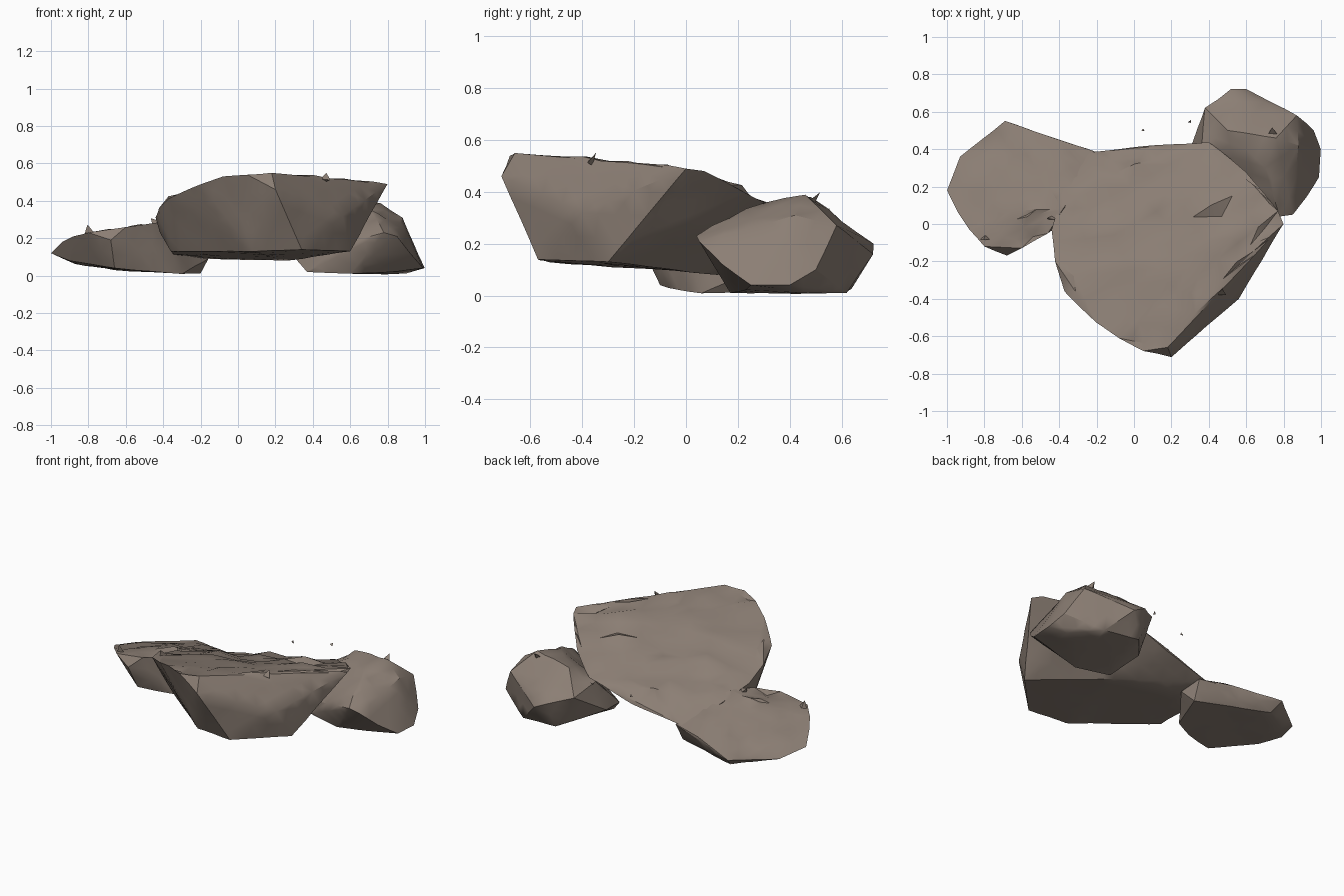
import bpy
import bmesh
import random
from mathutils import Vector, noise

random.seed(4)
if "Cube" in bpy.data.objects:
    bpy.data.objects.remove(bpy.data.objects["Cube"], do_unlink=True)

stone = bpy.data.materials.new("warm_grey_stone")
stone.use_nodes = True
stone.diffuse_color = (0.26, 0.21, 0.175, 1)
stone.node_tree.nodes["Principled BSDF"].inputs["Base Color"].default_value = stone.diffuse_color


def finish(bm, name, smooth_angle):
    """Turn a bmesh into a stone-coloured object."""
    mesh = bpy.data.meshes.new(name)
    bmesh.ops.recalc_face_normals(bm, faces=bm.faces)
    bm.to_mesh(mesh)
    bm.free()
    mesh.materials.append(stone)
    obj = bpy.data.objects.new(name, mesh)
    bpy.context.collection.objects.link(obj)
    bpy.ops.object.select_all(action="DESELECT")
    obj.select_set(True)
    bpy.context.view_layer.objects.active = obj
    bpy.ops.object.shade_smooth_by_angle(angle=smooth_angle)
    return obj


def rock(name, corners, rough_top, rough_side):
    """Hull over corner points (in hundredths), split up and weathered."""
    bm = bmesh.new()
    for corner in corners:
        bm.verts.new(Vector(corner) / 100)
    hull = bmesh.ops.convex_hull(bm, input=bm.verts)
    loose = {g for g in hull["geom_interior"] + hull["geom_unused"]
             if isinstance(g, bmesh.types.BMVert)}
    bmesh.ops.delete(bm, geom=list(loose), context="VERTS")
    bmesh.ops.recalc_face_normals(bm, faces=bm.faces)
    for limit in (0.4, 0.2, 0.12):
        long_edges = [e for e in bm.edges if e.calc_length() > limit]
        bmesh.ops.subdivide_edges(bm, edges=long_edges, cuts=1)
        bmesh.ops.triangulate(bm, faces=bm.faces)
    bm.normal_update()
    moves = []
    for v in bm.verts:
        flat_top = all(f.normal.z > 0.6 for f in v.link_faces)
        bump = noise.noise(v.co * 6) + 0.4 * noise.noise(v.co * 17)
        # A few top points are chipped in or out for sharp creases
        if flat_top and random.random() < 0.12:
            bump += random.choice((-1, 1))
        moves.append((v, v.normal * (rough_top if flat_top else rough_side) * bump))
    for v, move in moves:
        v.co += move
    return finish(bm, name, 0.55)


def chip(name, x, y, z, size):
    """Small pointed splinter standing on a surface."""
    bm = bmesh.new()
    bmesh.ops.create_cone(bm, cap_ends=True, segments=3, radius1=size,
                          radius2=0, depth=size * 1.6)
    bmesh.ops.scale(bm, verts=bm.verts, vec=(1, 0.5, 1))
    bmesh.ops.rotate(bm, verts=bm.verts, matrix=Vector((0, 0, 1)).rotation_difference(
        Vector((random.uniform(-1, 1), random.uniform(-1, 1), 1))).to_matrix())
    bmesh.ops.translate(bm, verts=bm.verts, vec=(x, y, z))
    return finish(bm, name, 0.2)


# Large tilted slab: upper rim, bulging front edge, then underside
rock("main_slab", [
    (5, -68, 54), (18, -66, 55), (20, -71, 46), (-8, -61, 53), (-20, -53, 49),
    (-37, -36, 41), (-42, -20, 36), (-44, -3, 31), (-38, 18, 24),
    (-26, 38, 13), (10, 42, 20), (40, 44, 30), (60, 28, 37),
    (77, 7, 48), (80, 0, 49), (56, -40, 32), (-42, -8, 23),
    (34, -57, 14), (60, -30, 13), (8, -53, 13),
    (-36, -18, 13), (-34, 12, 11), (-12, 22, 9), (26, 12, 8),
], 0.022, 0.005)

# Rounded block under the back of the slab
rock("back_left_rock", [
    (36, 42, 28), (38, 62, 24), (52, 72, 20), (60, 72, 16), (50, 50, 36),
    (76, 46, 39), (70, 30, 36), (87, 58, 27), (88, 42, 31), (78, 4, 23),
    (85, 5, 21), (96, 50, 10), (100, 40, 4), (99, 25, 4), (92, 14, 12),
    (30, 40, 10), (31, 25, 9), (37, 22, 2), (60, 17, 1), (85, 23, 2),
    (90, 45, 1), (75, 62, 1), (50, 64, 3),
], 0.014, 0.006)

# Low wedge: high along its front edge, falling away to the back
rock("right_rock", [
    (-100, 18, 12), (-93, 36, 9), (-69, 55, 9), (-40, 45, 13), (-19, 38, 13),
    (-16, 25, 9), (-38, 8, 29), (-46, -5, 28), (-60, -13, 26), (-68, -17, 19),
    (-80, -12, 23), (-88, -3, 21), (-94, 6, 18),
    (-66, -10, 4), (-90, 8, 8), (-87, 33, 6), (-66, 48, 3),
    (-20, 32, 1), (-30, 6, 1), (-45, -3, 2),
], 0.016, 0.005)

# Splinters along the tops, and two stray flakes behind
for i, spot in enumerate([(0.47, -0.36, 0.53), (-0.8, -0.08, 0.25),
                          (-0.45, 0.03, 0.29), (0.74, 0.5, 0.38)]):
    chip(f"splinter_{i}", *spot, 0.03)
for i, spot in enumerate([(0.05, 0.5, 0.3), (0.3, 0.55, 0.33)]):
    chip(f"loose_flake_{i}", *spot, 0.012)
